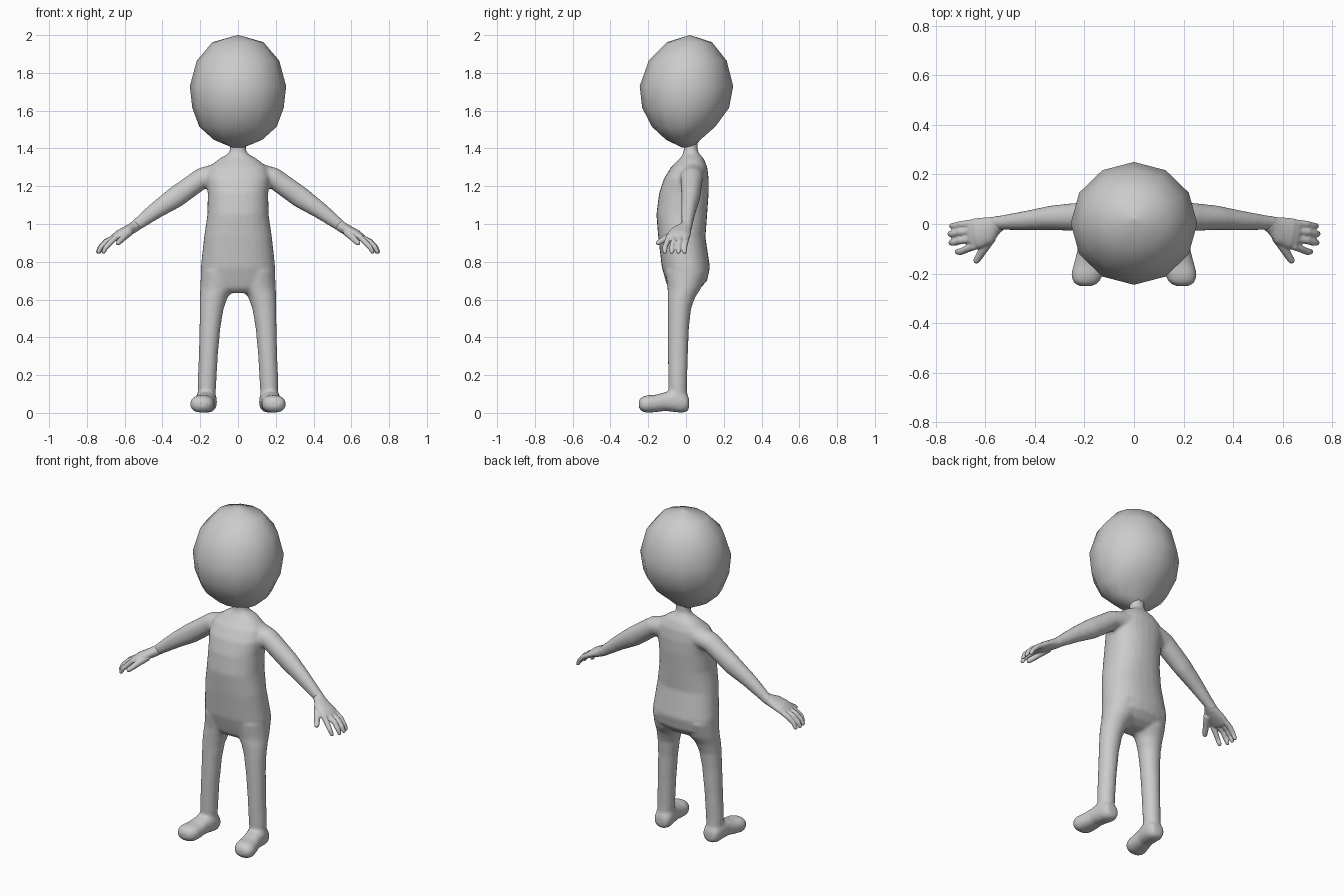
import bpy, bmesh, math
from mathutils import Vector

grey = bpy.data.materials.new("plain grey")
grey.diffuse_color = (0.6, 0.6, 0.6, 1)


def loft(bm, rings, n=20, power=1.0):
    """Closed skin over rings of (centre, half axis u, half axis v)."""
    loops = []
    for c, u, v in rings:
        loop = []
        for i in range(n):
            a = 2 * math.pi * i / n
            s, t = math.cos(a), math.sin(a)
            s = math.copysign(abs(s) ** power, s)
            t = math.copysign(abs(t) ** power, t)
            loop.append(bm.verts.new(Vector(c) + Vector(u) * s + Vector(v) * t))
        loops.append(loop)
    for a, b in zip(loops, loops[1:]):
        for i in range(n):
            j = (i + 1) % n
            bm.faces.new((a[i], a[j], b[j], b[i]))
    bm.faces.new(loops[0][::-1])
    bm.faces.new(loops[-1])


def upright(rows):
    """Level rings from (z, x min, x max, y min, y max)."""
    return [(((x0 + x1) / 2, (y0 + y1) / 2, z), ((x1 - x0) / 2, 0, 0),
             (0, (y1 - y0) / 2, 0)) for z, x0, x1, y0, y1 in rows]


def tube(bm, path, n=14):
    """Limb along (x, y, z, thickness, width) with a rounded end."""
    pts = [Vector(p[:3]) for p in path]
    rings = []
    for i, p in enumerate(path):
        t = (pts[min(i + 1, len(pts) - 1)] - pts[max(i - 1, 0)]).normalized()
        w = t.cross(Vector((0, 1, 0))).normalized()
        v = w.cross(t)
        rings.append((pts[i], v * p[4], w * p[3]))
    c, v, w = rings[-1]
    rings.append((c + t * path[-1][3] * 0.6, v * 0.75, w * 0.75))
    rings.append((c + t * path[-1][3] * 0.9, v * 0.35, w * 0.35))
    loft(bm, rings, n)


def finish(name, bm, voxel=0, smooth=0):
    bmesh.ops.recalc_face_normals(bm, faces=bm.faces)
    me = bpy.data.meshes.new(name)
    bm.to_mesh(me)
    bm.free()
    for p in me.polygons:
        p.use_smooth = True
    me.materials.append(grey)
    ob = bpy.data.objects.new(name, me)
    bpy.context.collection.objects.link(ob)
    if voxel:
        m = ob.modifiers.new("fuse", 'REMESH')
        m.mode, m.voxel_size, m.use_smooth_shade = 'VOXEL', voxel, True
        m = ob.modifiers.new("blend", 'SMOOTH')
        m.factor, m.iterations = 0.5, smooth
    return ob


def mirror_copy(bm):
    geo = bmesh.ops.duplicate(bm, geom=bm.verts[:] + bm.edges[:] + bm.faces[:])
    new = [g for g in geo["geom"] if isinstance(g, bmesh.types.BMVert)]
    for v in new:
        v.co.x = -v.co.x


# head: twelve-sided egg
bm = bmesh.new()
head = [(1.405, .03, -.02, .045), (1.445, .127, -.105, .075), (1.515, .205, -.18, .155),
        (1.615, .242, -.232, .228), (1.73, .255, -.245, .25), (1.865, .218, -.197, .215),
        (1.963, .135, -.1, .137), (2.0, .002, .018, .022)]
loft(bm, upright([(z, -h, h, f, b) for z, h, f, b in head]), 12)
finish("head", bm)

# body: legs, feet and arms on one side, mirrored, then torso with neck
bm = bmesh.new()
loft(bm, upright([
    (.05, .122, .212, -.09, .008), (.15, .115, .214, -.094, .006),
    (.3, .107, .208, -.096, .01), (.45, .093, .204, -.096, .016),
    (.55, .076, .203, -.096, .027), (.61, .055, .202, -.097, .048),
    (.66, .02, .2, -.098, .08), (.75, .01, .197, -.11, .11)]), 20)
foot = [(.017, .165, .025, .075, .028), (.008, .165, .008, .095, .044),
        (-.02, .165, 0, .115, .054), (-.06, .168, .004, .125, .056),
        (-.11, .175, .01, .11, .054), (-.16, .183, .004, .096, .06),
        (-.205, .19, 0, .094, .064), (-.235, .193, .008, .085, .053),
        (-.25, .194, .028, .066, .028)]
loft(bm, [((x, y, (a + b) / 2), (h, 0, 0), (0, 0, (b - a) / 2))
          for y, x, a, b, h in foot], 20, 0.85)
tube(bm, [(.06, .035, 1.275, .06, .07), (.19, .03, 1.243, .056, .06),
          (.33, .025, 1.142, .057, .05), (.44, .013, 1.068, .044, .039),
          (.54, .005, .992, .031, .029), (.56, .003, .978, .029, .03)], 20)
mirror_copy(bm)
torso = [(.635, .09, -.07, .03), (.66, .17, -.095, .075), (.7, .197, -.108, .112),
         (.77, .197, -.128, .127), (.93, .18, -.147, .103), (1.05, .162, -.157, .112),
         (1.16, .16, -.143, .12), (1.24, .17, -.117, .12), (1.3, .155, -.08, .113),
         (1.345, .1, -.035, .095), (1.37, .055, -.016, .072), (1.39, .042, -.012, .062),
         (1.44, .042, -.012, .062)]
loft(bm, upright([(z, -h, h, f, b) for z, h, f, b in torso]), 28, 0.88)
finish("body", bm, 0.01, 5)

# hands: palm, thumb and four fingers
bm = bmesh.new()
tube(bm, [(.535, .005, .994, .029, .028), (.56, -.006, .978, .029, .038),
          (.59, -.026, .962, .028, .056), (.63, -.037, .943, .025, .062),
          (.655, -.042, .928, .02, .06)], 18)
tube(bm, [(.575, -.05, .958, .022, .024), (.605, -.1, .93, .018, .018),
          (.622, -.127, .912, .016, .016), (.635, -.147, .9, .014, .014)])
for base, end, reach in ((.004, -.008, .735), (-.026, -.04, .742),
                         (-.058, -.075, .738), (-.088, -.112, .712)):
    mid = (base + end) / 2
    tube(bm, [(.64, base, .937, .016, .016), (reach - .04, mid, .905, .015, .015),
              (reach - .012, end, .876, .0135, .014), (reach, end, .852, .011, .012)])
mirror_copy(bm)
finish("hands", bm, 0.005, 2)
